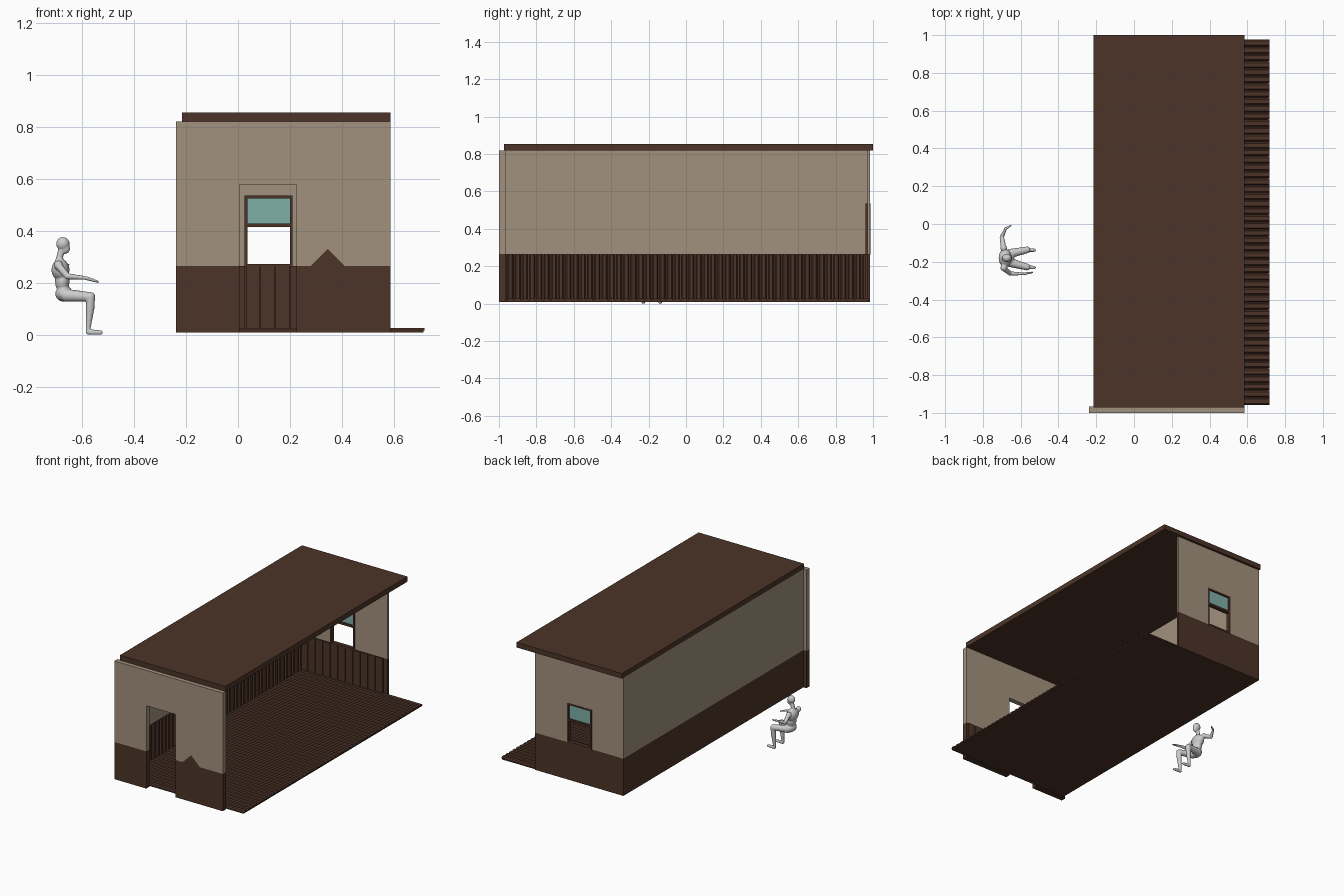
import bpy, bmesh
from mathutils import Vector

if "Cube" in bpy.data.objects:
    bpy.data.objects.remove(bpy.data.objects["Cube"])


def material(name, rgb):
    m = bpy.data.materials.new(name)
    m.diffuse_color = (*rgb, 1)
    m.use_nodes = True
    m.node_tree.nodes["Principled BSDF"].inputs["Base Color"].default_value = m.diffuse_color
    return m


BEIGE = material("beige_plaster", (0.36, 0.285, 0.205))
BROWN = material("dark_wood", (0.072, 0.034, 0.021))
TEAL = material("teal_glass", (0.21, 0.43, 0.39))


def finish(bm, name, mat=None):
    bmesh.ops.recalc_face_normals(bm, faces=bm.faces)
    me = bpy.data.meshes.new(name)
    bm.to_mesh(me)
    bm.free()
    ob = bpy.data.objects.new(name, me)
    bpy.context.collection.objects.link(ob)
    if mat:
        me.materials.append(mat)
    return ob


def prism(name, pts, axis, lo, hi, mat):
    """Extrude a 2D profile along an axis (x: yz, y: xz, z: xy)."""
    place = {"x": lambda a, b, t: (t, a, b),
             "y": lambda a, b, t: (a, t, b),
             "z": lambda a, b, t: (a, b, t)}[axis]
    bm = bmesh.new()
    ends = [[bm.verts.new(place(a, b, t)) for a, b in pts] for t in (lo, hi)]
    for ring in ends:
        bm.faces.new(ring)
    for i in range(len(pts)):
        j = (i + 1) % len(pts)
        bm.faces.new((ends[0][i], ends[0][j], ends[1][j], ends[1][i]))
    return finish(bm, name, mat)


def box(name, x0, x1, y0, y1, z0, z1, mat):
    return prism(name, [(x0, y0), (x1, y0), (x1, y1), (x0, y1)], "z", z0, z1, mat)


def repeat(ob, count, offset):
    m = ob.modifiers.new("repeat", "ARRAY")
    m.count = count
    m.use_relative_offset = False
    m.use_constant_offset = True
    m.constant_offset_displace = offset
    return ob


LEFT, RIGHT, RAIL, TOP = -0.215, 0.585, 0.265, 0.82

# Roof slab
box("roof", LEFT, RIGHT, -0.972, 1.0, TOP, 0.855, BROWN)

# Floor base and chamfered planks
box("floor_base", LEFT, 0.712, -0.957, 0.978, 0.010, 0.019, BROWN)
N, STEP, Y0 = 50, 0.0387, -0.957
plank = [(Y0, 0.017), (Y0 + 0.038, 0.017), (Y0 + 0.030, 0.027), (Y0 + 0.008, 0.027)]
repeat(prism("floor_planks", plank, "x", LEFT + 0.01, 0.717, BROWN), N, (0, STEP, 0))

# Left wall with interior slatted wainscot
box("left_wall_lower", LEFT, -0.200, -0.966, 0.985, 0.010, RAIL, BROWN)
box("left_wall_upper", LEFT, -0.200, -0.966, 0.985, RAIL, TOP, BEIGE)
slat = [(-0.201, Y0 + 0.003), (-0.201, Y0 + 0.034), (-0.189, Y0 + 0.027), (-0.189, Y0 + 0.010)]
repeat(prism("left_wall_slats", slat, "z", 0.02, RAIL - 0.002, BROWN), N, (0, STEP, 0))

# Front wall with doorway and a peaked patch in the dark band
FL, D0, D1, DTOP = -0.238, 0.005, 0.225, 0.578
peak = [(0.41, RAIL), (0.345, 0.33), (0.28, RAIL)]
box("front_wall_lower_left", FL, D0, -1.0, -0.966, 0.010, RAIL, BROWN)
prism("front_wall_lower_right",
      [(D1, 0.01), (RIGHT, 0.01), (RIGHT, RAIL), *peak, (D1, RAIL)],
      "y", -1.0, -0.966, BROWN)
prism("front_wall_upper",
      [(FL, RAIL), (D0, RAIL), (D0, DTOP), (D1, DTOP), (D1, RAIL), *peak[::-1],
       (RIGHT, RAIL), (RIGHT, TOP), (FL, TOP)], "y", -1.0, -0.966, BEIGE)

# Back wall with window opening
BR, W0, W1, WTOP = 0.455, 0.025, 0.21, 0.535
box("back_wall_lower", LEFT, BR, 0.970, 0.985, 0.010, RAIL, BROWN)
prism("back_wall_upper",
      [(LEFT, RAIL), (W0, RAIL), (W0, WTOP), (W1, WTOP), (W1, RAIL),
       (BR, RAIL), (BR, TOP), (LEFT, TOP)], "y", 0.970, 0.985, BEIGE)

# Interior boards on the end walls
def boards(name, start, count, y0, y1):
    repeat(box(name, start, start + 0.053, y0, y1, 0.02, RAIL - 0.002, BROWN),
           count, (0.057, 0, 0))


boards("back_wall_boards", -0.198, 11, 0.960, 0.971)
boards("front_wall_boards_left", -0.196, 3, -0.967, -0.958)
boards("front_wall_boards_right", 0.235, 6, -0.967, -0.958)

# Window frame, middle rail and upper pane
F = 0.011
for name, x0, x1, z0, z1 in (
        ("window_side_left", W0, W0 + F, 0.262, WTOP),
        ("window_side_right", W1 - F, W1, 0.262, WTOP),
        ("window_head", W0 + F, W1 - F, WTOP - F, WTOP),
        ("window_sill", W0 + F, W1 - F, 0.262, 0.273),
        ("window_middle_rail", W0 + F, W1 - F, 0.414, 0.428)):
    box(name, x0, x1, 0.961, 0.987, z0, z1, BROWN)
box("window_pane", W0 + F, W1 - F, 0.972, 0.977, 0.428, WTOP - F, TEAL)

# Seated mannequin: tapered limbs fused into one smooth body
body = bmesh.new()


def ball(c, r, stretch=(1, 1, 1)):
    vs = bmesh.ops.create_uvsphere(body, u_segments=16, v_segments=10, radius=r)["verts"]
    for v in vs:
        v.co = Vector(c) + Vector([v.co[i] * stretch[i] for i in range(3)])


def limb(joints):
    for (a, ra), (b, rb) in zip(joints, joints[1:]):
        a, b = Vector(a), Vector(b)
        steps = max(2, int((b - a).length / (0.4 * min(ra, rb))))
        for i in range(steps + 1):
            t = i / steps
            ball(a.lerp(b, t), ra + (rb - ra) * t)


CY = -0.18
ball((-0.673, CY, 0.350), 0.026, (1.0, 0.85, 1.0))
ball((-0.663, CY, 0.332), 0.018, (1.0, 0.85, 1.15))
limb([((-0.680, CY, 0.320), 0.013), ((-0.688, CY, 0.285), 0.014)])
ball((-0.682, CY, 0.250), 0.040, (0.87, 1.25, 1.05))
ball((-0.675, CY, 0.205), 0.034, (0.82, 1.1, 1.3))
ball((-0.668, CY, 0.158), 0.036, (0.95, 1.25, 0.85))
for s, foot in ((1, -0.137), (-1, -0.228)):
    # Thigh, shin and foot
    limb([((-0.660, CY + s * 0.023, 0.152), 0.025), ((-0.566, foot, 0.146), 0.018),
          ((-0.568, foot, 0.100), 0.016), ((-0.576, foot, 0.020), 0.009)])
    limb([((-0.574, foot, 0.011), 0.011), ((-0.528, foot - 0.002, 0.009), 0.009)])
    ball((-0.690, CY + s * 0.052, 0.268), 0.018)
# Right arm reaching forward, left arm out to the side
limb([((-0.690, -0.235, 0.266), 0.015), ((-0.655, -0.262, 0.225), 0.012),
      ((-0.585, -0.264, 0.219), 0.007)])
limb([((-0.583, -0.264, 0.218), 0.008), ((-0.538, -0.256, 0.204), 0.005)])
limb([((-0.690, -0.125, 0.266), 0.015), ((-0.700, -0.070, 0.238), 0.012),
      ((-0.680, -0.025, 0.262), 0.007)])
limb([((-0.680, -0.025, 0.262), 0.008), ((-0.652, -0.008, 0.270), 0.005)])

person = finish(body, "seated_mannequin")
fuse = person.modifiers.new("fuse", "REMESH")
fuse.mode = "VOXEL"
fuse.voxel_size = 0.004
fuse.use_smooth_shade = True
soft = person.modifiers.new("soften", "SMOOTH")
soft.iterations = 3
